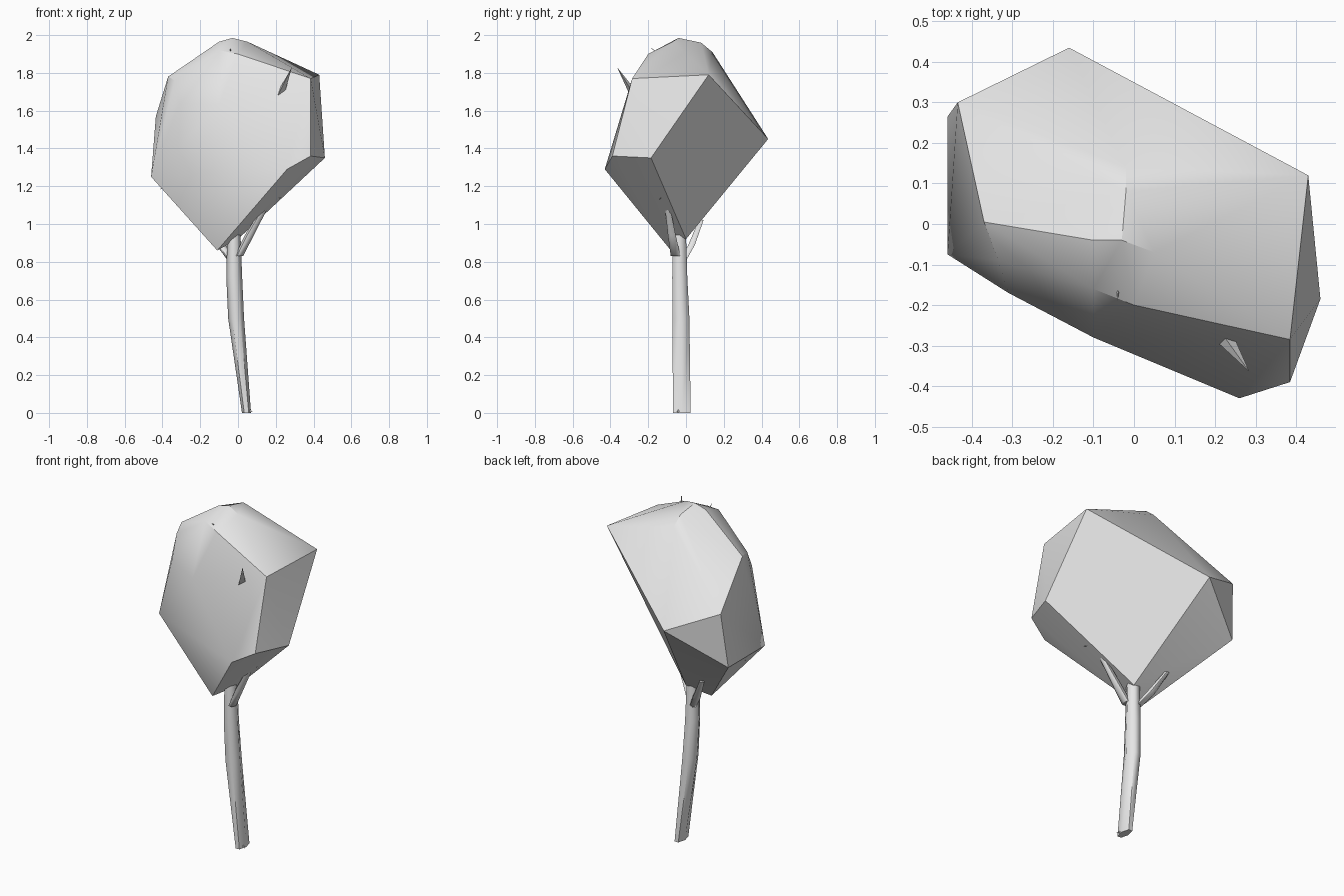
import bpy
import bmesh
import math
from mathutils import Vector

cube = bpy.data.objects.get("Cube")
if cube:
    bpy.data.objects.remove(cube, do_unlink=True)

grey = bpy.data.materials.new("light_grey")
grey.use_nodes = True
colour = (0.8, 0.8, 0.8, 1)
grey.diffuse_color = colour
grey.node_tree.nodes["Principled BSDF"].inputs["Base Color"].default_value = colour


def finish(name, bm, angle):
    """Turn a bmesh into a shaded object with the shared material."""
    bmesh.ops.recalc_face_normals(bm, faces=bm.faces)
    mesh = bpy.data.meshes.new(name)
    bm.to_mesh(mesh)
    bm.free()
    mesh.materials.append(grey)
    mesh.shade_smooth()
    mesh.set_sharp_from_angle(angle=math.radians(angle))
    obj = bpy.data.objects.new(name, mesh)
    bpy.context.collection.objects.link(obj)
    return obj


def tube(name, stations, sides=6):
    """Loft horizontal ellipses given as centre, x radius, y radius."""
    bm = bmesh.new()
    rings = []
    for centre, rx, ry in stations:
        ring = []
        for i in range(sides):
            a = math.tau * i / sides
            offset = Vector((rx * math.cos(a), ry * math.sin(a), 0))
            ring.append(bm.verts.new(Vector(centre) + offset))
        rings.append(ring)
    for low, high in zip(rings, rings[1:]):
        for i in range(sides):
            j = (i + 1) % sides
            bm.faces.new((low[i], low[j], high[j], high[i]))
    bm.faces.new(rings[0])
    bm.faces.new(rings[-1])
    return finish(name, bm, 65)


def spike(name, base, tip, radius):
    """Three-sided twig tapering from base to tip."""
    base, tip = Vector(base), Vector(tip)
    axis = tip - base
    bm = bmesh.new()
    bmesh.ops.create_cone(bm, cap_ends=True, segments=3, radius1=radius,
                          radius2=0, depth=axis.length)
    bmesh.ops.rotate(bm, verts=bm.verts,
                     matrix=axis.to_track_quat('Z', 'Y').to_matrix())
    bmesh.ops.translate(bm, verts=bm.verts, vec=(base + tip) / 2)
    return finish(name, bm, 30)


# Crown: a faceted shell wrapped round its corner points
crown_corners = [
    # rounded top
    (-.03, -.04, 1.985), (-.10, -.04, 1.965), (.05, -.07, 1.965),
    (-.02, .08, 1.96), (-.02, .14, 1.91), (-.10, -.16, 1.92), (0, -.20, 1.90),
    # shoulders
    (.43, .12, 1.79), (.385, -.285, 1.77), (-.37, .005, 1.78),
    (-.335, -.09, 1.76), (-.31, -.17, 1.64), (-.10, -.28, 1.63),
    # widest corners
    (-.435, .30, 1.57), (-.16, .435, 1.45), (.46, -.185, 1.35),
    (.385, -.39, 1.36), (.26, -.43, 1.29), (-.46, -.075, 1.25),
    (-.46, .265, 1.25),
    # underside
    (-.11, -.08, .86), (0, 0, .92),
]
bm = bmesh.new()
for corner in crown_corners:
    bm.verts.new(corner)
hull = bmesh.ops.convex_hull(bm, input=bm.verts)
loose = [v for v in bm.verts if not v.link_faces]
bmesh.ops.delete(bm, geom=loose, context='VERTS')
finish("crown", bm, 32)

# Trunk, slightly bent and flattened at the foot
tube("trunk", [
    ((.045, -.022, 0), .024, .054),
    ((-.01, -.027, .50), .042, .052),
    ((-.02, -.033, .72), .042, .046),
    ((-.022, -.035, .95), .035, .04),
    ((-.02, -.03, 1.15), .025, .03),
])

# Forked branches under the crown
tube("left_branch", [((.005, -.055, .83), .022, .03),
                     ((.06, -.075, .94), .024, .024),
                     ((.15, -.10, 1.10), .015, .015)])
tube("right_branch", [((-.03, -.02, .80), .02, .02),
                      ((-.09, .03, .89), .025, .02),
                      ((-.16, .08, 1.02), .015, .015)])

# Twig tips poking out of the crown, and the lip at the foot
spike("front_twig", (.21, -.26, 1.66), (.285, -.365, 1.83), .028)
spike("top_twig", (-.04, -.12, 1.88), (-.04, -.19, 1.935), .01)
spike("lower_twig", (.18, -.12, 1.16), (.235, -.14, 1.13), .012)
spike("side_twig", (-.37, .02, 1.22), (-.415, .03, 1.18), .01)
spike("foot_lip", (.045, -.03, .016), (.08, -.05, .004), .015)
